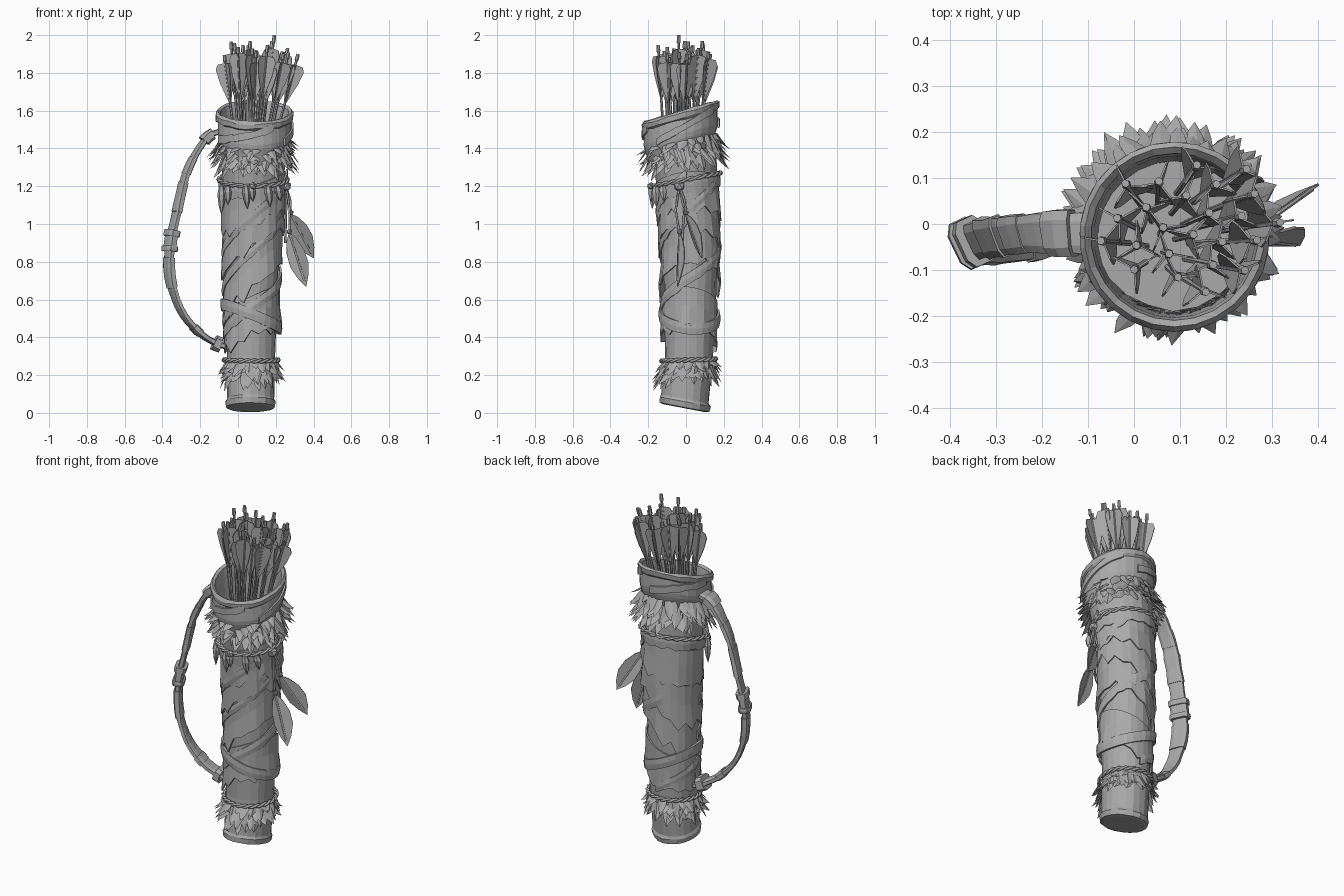
import bpy, bmesh, math, random
from mathutils import Vector as V

random.seed(7)
cube = bpy.data.objects.get("Cube")
if cube:
    bpy.data.objects.remove(cube)

GREY = (0.4, 0.4, 0.4, 1)
mat = bpy.data.materials.new("plain grey")
mat.use_nodes = True
mat.diffuse_color = GREY
mat.node_tree.nodes["Principled BSDF"].inputs["Base Color"].default_value = GREY
TAU = math.tau
rnd = random.uniform

# Body line: height, centre x, centre y, radius
AXIS = [(0, .065, -.01, .125), (.3, .07, .015, .128), (.6, .072, .02, .137),
        (.9, .075, .022, .146), (1.2, .078, .005, .16), (1.5, .088, -.025, .18)]


def axis(z):
    z = min(max(z, 0), 1.499)
    for a, b in zip(AXIS, AXIS[1:]):
        if z <= b[0]:
            t = (z - a[0]) / (b[0] - a[0])
            return [a[i] + (b[i] - a[i]) * t for i in (1, 2, 3)]


def surf(a, z, off=0.0):
    """Point on the body; angle 0 is the front, growing towards +x."""
    cx, cy, r = axis(z)
    return V((cx + (r + off) * math.sin(a), cy - (r + off) * math.cos(a), z))


def finish(name, bm, solid=0.0):
    bmesh.ops.recalc_face_normals(bm, faces=bm.faces)
    me = bpy.data.meshes.new(name)
    bm.to_mesh(me)
    bm.free()
    me.materials.append(mat)
    ob = bpy.data.objects.new(name, me)
    bpy.context.collection.objects.link(ob)
    if solid:
        m = ob.modifiers.new("thickness", "SOLIDIFY")
        m.thickness = solid
        m.offset = 0


def skin(bm, rows, closed=True):
    """Join rows of points into quads; returns the vertex rows."""
    vs = [[bm.verts.new(p) for p in row] for row in rows]
    n = len(vs[0])
    for r, s in zip(vs, vs[1:]):
        for i in range(n if closed else n - 1):
            j = (i + 1) % n
            bm.faces.new((r[i], r[j], s[j], s[i]))
    return vs


def band(name, low, high, span=None, n=28, off=.008, flare=0.0, jag=0.0, thick=.012):
    """Strip of leather on the body between two edge heights; a full ring without a span."""
    a0, a1 = span or (0, TAU)
    rows = [[], [], []]
    for i in range(n + 1 if span else n):
        a = a0 + (a1 - a0) * i / n
        lo, hi = low(a), high(a)
        dip = jag * (rnd(.1, 1) if i % 2 else rnd(-.4, .3))
        rows[0].append(surf(a, lo - dip, off + flare * rnd(.2, 1.2)))
        rows[1].append(surf(a, (lo + hi) / 2, off + rnd(0, .005)))
        rows[2].append(surf(a, hi, off - .002 + rnd(0, .003)))
    bm = bmesh.new()
    skin(bm, rows, closed=not span)
    finish(name, bm, thick)


def cord(name, pts, radius=.008, closed=False):
    cu = bpy.data.curves.new(name, "CURVE")
    cu.dimensions = "3D"
    cu.bevel_depth = radius
    cu.bevel_resolution = 1
    cu.use_fill_caps = True
    sp = cu.splines.new("POLY")
    sp.points.add(len(pts) - 1)
    for p, co in zip(sp.points, pts):
        p.co = (*co, 1)
    sp.use_cyclic_u = closed
    cu.materials.append(mat)
    ob = bpy.data.objects.new(name, cu)
    bpy.context.collection.objects.link(ob)


def leaf(bm, base, tip, side, fold, shape):
    """Folded blade: shape lists (fraction along, half width)."""
    mid = [base.lerp(tip, t) for t, w in shape]
    skin(bm, [[m + side * w + fold * w for m, (t, w) in zip(mid, shape)], mid,
              [m - side * w + fold * w for m, (t, w) in zip(mid, shape)]], closed=False)


# Main tube with a slanted foot
bm = bmesh.new()
rows = []
N = 20
for z, off in ((.025, -.012), (.03, .005), (.06, .008), (.075, 0), (.3, 0), (.6, 0), (.9, 0), (1.2, 0), (1.4, 0)):
    row = [surf(TAU * i / N, z, off + rnd(-.003, .003)) for i in range(N)]
    if z < .1:
        for p in row:
            p.z = max(0, p.z - .19 * (p.y + .01))
    rows.append(row)
vs = skin(bm, rows)
bm.faces.new(vs[0])
bm.faces.new(vs[-1])
finish("body_tube", bm)


# Slanted collar with a rolled rim
def collar_point(a, r, z):
    return V((.088 + r * math.sin(a), -.028 - r * math.cos(a), z - .29 * r * math.cos(a) + rnd(-.004, .004)))


PROFILE = [(.165, 1.36), (.182, 1.42), (.192, 1.45), (.196, 1.475), (.194, 1.55),
           (.204, 1.56), (.207, 1.585), (.196, 1.6), (.182, 1.59), (.176, 1.55), (.165, 1.36)]
bm = bmesh.new()
skin(bm, [[collar_point(TAU * i / 26, r, z) for i in range(26)] for r, z in PROFILE])
bmesh.ops.remove_doubles(bm, verts=bm.verts, dist=.0005)
finish("collar", bm)

# Slanting wraps on the collar
for k, a0 in enumerate((-1.2, .9, 3.0)):
    bm = bmesh.new()
    arc = [(a0 + .17 * i, .009 * i) for i in range(11)]
    skin(bm, [[collar_point(a, .202, z + h) for a, h in arc] for z in (1.45, 1.49)], closed=False)
    finish(f"collar_wrap_{k}", bm, .01)

# Torn leather sheets, slanting up to one side and overlapping downwards
for k, (z, h, s, ph) in enumerate(((1.02, .2, .06, 1.9), (.87, .22, .13, 1.4), (.68, .22, .13, 1.7), (.4, .2, .07, 1.3))):
    band(f"leather_sheet_{k}", lambda a: z + s * math.cos(a - ph),
         lambda a: z + h + s * math.cos(a - ph), n=24, off=.005 + .002 * (k % 2),
         flare=.016, jag=.055, thick=.008)

# Spiral strips and crossed straps around the lower half
for k, (z0, slope, a0, a1, w) in enumerate(((.37, .1, -1.6, 3.4, .06), (.62, .14, -1.5, 2.6, .05),
                                            (.82, .14, -1.4, 1.6, .05), (.32, .08, 3.0, 5.6, .05))):
    band(f"spiral_strip_{k}", lambda a: z0 + slope * (a - a0), lambda a: z0 + w + slope * (a - a0),
         (a0, a1), 24, off=.013, jag=.012, thick=.01)
band("waist_strap", lambda a: .48 - .065 * math.sin(a - .2), lambda a: .54 - .065 * math.sin(a - .2),
     off=.02, thick=.014)
band("upper_strap", lambda a: 1.17 - .035 * math.cos(a), lambda a: 1.24 - .035 * math.cos(a),
     off=.01, thick=.014, jag=.015)


# Fur collars made of hanging folded tufts
def fur(name, z, tilt, rows, n, out, length):
    bm = bmesh.new()
    for k in range(rows):
        for i in range(n):
            a = TAU * (i + .5 * (k % 2) + rnd(-.3, .3)) / n
            zb = z - k * length * .3 - tilt * math.cos(a)
            d = V((math.sin(a), -math.cos(a), 0))
            side = V((math.cos(a), math.sin(a), rnd(-.3, .3)))
            base = surf(a, zb, .01)
            tip = surf(a + rnd(-.15, .15), zb - length * rnd(.35, 1.05), out * rnd(.5, 1.15))
            leaf(bm, base, tip, side, d * -.35,
                 [(0, .016), (.35, rnd(.02, .03)), (.7, .017), (1, .0008)])
    finish(name, bm)


fur("upper_fur", 1.445, .035, 4, 32, .075, .1)
fur("lower_fur", .275, .005, 3, 26, .055, .095)

# Twisted binding cords
for name, z, tilt, off in (("upper_cord", 1.235, .035, .02), ("lower_cord", .28, .005, .016)):
    for s in (0, math.pi):
        cord(f"{name}_{'b' if s else 'a'}",
             [surf(a, z - tilt * math.cos(a) + .007 * math.sin(12 * a + s), off + .006 * math.cos(12 * a + s))
              for a in (TAU * i / 72 for i in range(72))], .007, True)

# Fangs hung on the front of the upper cord
bm = bmesh.new()
for a, l in ((-1.1, .15), (-.8, .1), (-.2, .12), (-.05, .08), (.45, .11), (.8, .08)):
    b = surf(a, 1.2, .025)
    t = surf(a + .06, 1.2 - l, .038)
    rows = []
    for f, r in ((0, .014), (.3, .022), (.7, .014), (1, .001)):
        m = b.lerp(t, f)
        rows.append([m + V((r * math.cos(q), r * math.sin(q), 0)) for q in (TAU * i / 6 for i in range(6))])
    bm.faces.new(skin(bm, rows)[0])
finish("hanging_fangs", bm)

# Side feathers on two strings
knot = V((.255, -.035, 1.2))
bm = bmesh.new()
FEATHER = [(0, .004), (.12, .028), (.35, .05), (.6, .052), (.82, .03), (1, .001)]
for i, (b, t) in enumerate((((.28, .0, 1.05), (.4, .085, .82)), ((.272, -.035, .95), (.36, -.045, .67)))):
    b, t = V(b), V(t)
    side = (t - b).cross(V((-.4, 1, 0))).normalized()
    leaf(bm, b, t, side, V((0, .25, 0)), FEATHER)
    cord(f"feather_string_{i}", [knot, knot.lerp(b, .5) + V((.01, .01 - .03 * i, 0)), b, b.lerp(t, .9)], .006)
finish("side_feathers", bm, .006)
cord("loose_string", [knot, V((.255, -.01, 1.08)), V((.25, -.02, .9))], .006)
bm = bmesh.new()
for p, r in ((knot, .03), (V((.28, 0, 1.06)), .016), (V((.272, -.035, .96)), .016), (surf(0, 1.2, .03), .022)):
    g = bmesh.ops.create_icosphere(bm, subdivisions=1, radius=r)
    bmesh.ops.translate(bm, verts=g["verts"], vec=p)
finish("string_knots", bm)

# Carrying strap: centre points, with the band twisting slightly
PATH = [V(p) for p in ((-.10, -.02, 1.49), (-.16, -.02, 1.46), (-.225, -.02, 1.37), (-.28, -.025, 1.25),
                       (-.32, -.03, 1.08), (-.355, -.04, .92), (-.365, -.045, .78), (-.345, -.05, .65),
                       (-.29, -.045, .52), (-.2, -.03, .42), (-.12, -.01, .37), (-.06, 0, .35))]


def path_at(u):
    """Smooth point on the strap line."""
    i = max(0, min(int(u), len(PATH) - 2))
    a, b, c, d = (PATH[max(0, min(j, len(PATH) - 1))] for j in range(i - 1, i + 3))
    t = u - i
    return b + (c - a) * (t / 2) + (2 * a - 5 * b + 4 * c - d) * (t * t / 2) + (3 * (b - c) + d - a) * (t ** 3 / 2)


def strap(name, lo, hi, w, th):
    rows = []
    steps = max(2, int((hi - lo) * 3))
    for k in range(steps + 1):
        u = lo + (hi - lo) * k / steps
        tan = (path_at(u + .05) - path_at(u - .05)).normalized()
        twist = .45 * math.sin(math.pi * u / (len(PATH) - 1))
        side = V((-math.sin(twist), math.cos(twist), 0))
        out = tan.cross(side).normalized()
        ww = w + rnd(-.003, .003)
        rows.append([path_at(u) + side * (sx * ww) + out * (sy * th)
                     for sx, sy in ((-1, -.6), (-.6, -1), (.6, -1), (1, -.6), (1, .6), (.6, 1), (-.6, 1), (-1, .6))])
    bm = bmesh.new()
    vs = skin(bm, rows)
    bm.faces.new(vs[0])
    bm.faces.new(vs[-1])
    finish(name, bm)


strap("carry_strap", 0, 11, .042, .015)
for k, (lo, hi, w, th) in enumerate(((.6, 1.3, .05, .03), (2.2, 2.9, .045, .018), (3.2, 4.1, .045, .019),
                                     (4.7, 4.9, .054, .033), (4.9, 5.25, .048, .024), (5.25, 5.45, .054, .033),
                                     (5.7, 6.9, .045, .021), (8.6, 9, .045, .02), (9.9, 10.4, .05, .04))):
    strap(f"strap_wrap_{k}", lo, hi, w, th)

# Arrows fanning out of the opening, each with three vanes and a nock
shafts, vanes = bmesh.new(), bmesh.new()
VANE = [(0, .002), (.2, .018), (.5, .042), (.8, .055), (.93, .042), (1, .004)]
COUNT = 24
for i in range(COUNT):
    a, f = i * 2.4, math.sqrt((i + .4) / COUNT)
    foot = V((.088 + .1 * f * math.sin(a), -.02 - .1 * f * math.cos(a), 1.38))
    top = V((.13 + .21 * f * math.sin(a), -.003 - .155 * f * math.cos(a), 2 if i == 3 else rnd(1.88, 1.97)))
    d = (top - foot).normalized()
    e = d.orthogonal().normalized()
    g = d.cross(e)
    rows = []
    for t, r in ((0, .007), (.93, .007), (.94, .011), (1, .009)):
        m = foot.lerp(top, t)
        rows.append([m + (e * math.cos(q) + g * math.sin(q)) * r for q in (TAU * j / 6 for j in range(6))])
    shafts.faces.new(skin(shafts, rows)[-1])
    q0 = rnd(0, TAU)
    b, t = foot.lerp(top, .48), foot.lerp(top, rnd(.88, .94))
    for j in range(3):
        q = q0 + TAU * j / 3
        s = e * math.cos(q) + g * math.sin(q)
        mid = [b.lerp(t, u) for u, w in VANE]
        skin(vanes, [mid, [m + s * w + d * w * .3 for m, (u, w) in zip(mid, VANE)]], closed=False)
finish("arrow_shafts", shafts)
finish("arrow_vanes", vanes, .004)
